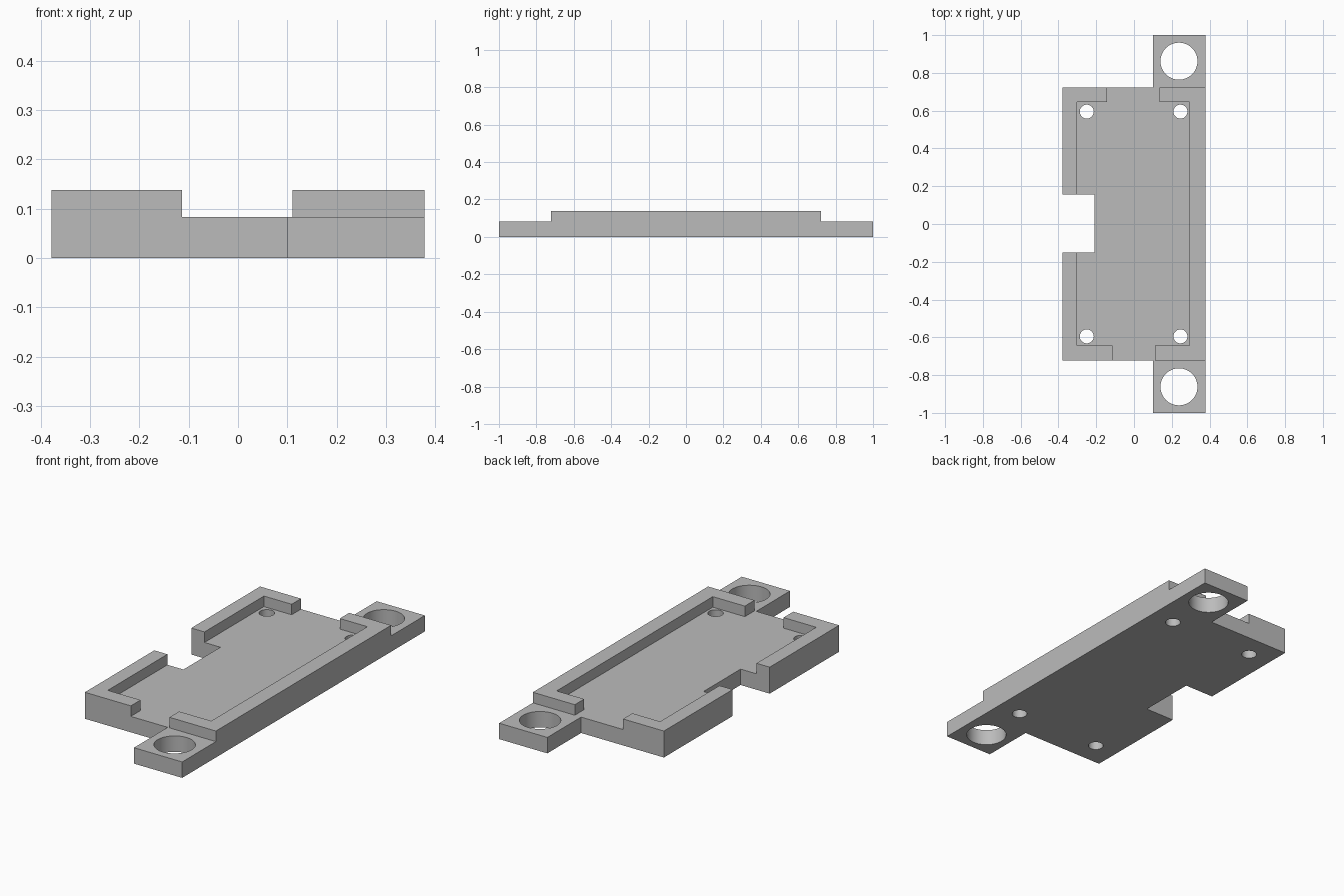
import bpy
import bmesh
import math

cube = bpy.data.objects.get("Cube")
if cube:
    bpy.data.objects.remove(cube, do_unlink=True)

FLOOR, TOP = 0.083, 0.138      # pocket floor and rim heights
HALF_X, WALL_Y = 0.378, 0.722  # outer tray half sizes
TAB_X = 0.10                   # inner edge of the mounting tabs

grey = bpy.data.materials.new("plain grey")
grey.use_nodes = True
colour = (0.5, 0.5, 0.5, 1)
grey.diffuse_color = colour
grey.node_tree.nodes["Principled BSDF"].inputs["Base Color"].default_value = colour


def prism(name, outline, z0, z1):
    """Extrude a flat outline between two heights."""
    bm = bmesh.new()
    base = bm.faces.new([bm.verts.new((x, y, z0)) for x, y in outline])
    grown = bmesh.ops.extrude_face_region(bm, geom=[base])
    for v in grown["geom"]:
        if isinstance(v, bmesh.types.BMVert):
            v.co.z = z1
    bmesh.ops.recalc_face_normals(bm, faces=bm.faces)
    mesh = bpy.data.meshes.new(name)
    bm.to_mesh(mesh)
    bm.free()
    obj = bpy.data.objects.new(name, mesh)
    bpy.context.collection.objects.link(obj)
    mesh.materials.append(grey)
    return obj


def box(name, x0, x1, y0, y1, z0, z1):
    return prism(name, [(x0, y0), (x1, y0), (x1, y1), (x0, y1)], z0, z1)


def hole(name, x, y, r, sides):
    ring = [(x + r * math.cos(math.tau * i / sides),
             y + r * math.sin(math.tau * i / sides)) for i in range(sides)]
    return prism(name, ring, -0.1, 0.3)


# Tray body: plate with side notch and two end tabs
tray = prism("mounting_tray", [
    (-HALF_X, -WALL_Y), (TAB_X, -WALL_Y), (TAB_X, -1), (HALF_X, -1),
    (HALF_X, 1), (TAB_X, 1), (TAB_X, WALL_Y), (-HALF_X, WALL_Y),
    (-HALF_X, 0.155), (-0.21, 0.155), (-0.21, -0.15), (-HALF_X, -0.15)], 0, TOP)

# Pocket inside the rim, and the openings in its two end walls
cutters = [
    box("pocket_cutter", -0.302, 0.295, -0.642, 0.645, FLOOR, 0.3),
    box("front_gap_cutter", -0.113, 0.11, -0.9, -0.5, FLOOR, 0.3),
    box("back_gap_cutter", -0.142, 0.136, 0.5, 0.9, FLOOR, 0.3),
]

# Lowered tabs, large mounting holes and small corner holes
for side, word in ((-1, "front"), (1, "back")):
    y0, y1 = sorted((side * WALL_Y, side * 1.2))
    cutters.append(box(word + "_tab_cutter", 0, 0.6, y0, y1, FLOOR, 0.3))
    cutters.append(hole(word + "_mount_hole_cutter", 0.238, side * 0.862, 0.098, 64))
    for x in (-0.25, 0.246):
        cutters.append(hole(word + "_screw_hole_cutter", x, side * 0.595, 0.037, 40))

# Cut the tray and discard the cutters
bpy.context.view_layer.objects.active = tray
for cutter in cutters:
    cutter.hide_render = True
    mod = tray.modifiers.new("cut", 'BOOLEAN')
    mod.operation = 'DIFFERENCE'
    mod.solver = 'EXACT'
    mod.object = cutter
    bpy.ops.object.modifier_apply(modifier=mod.name)
    bpy.data.objects.remove(cutter, do_unlink=True)

# Smooth hole walls, sharp plate edges
bpy.ops.object.select_all(action='DESELECT')
tray.select_set(True)
bpy.ops.object.shade_smooth_by_angle(angle=math.radians(30))
